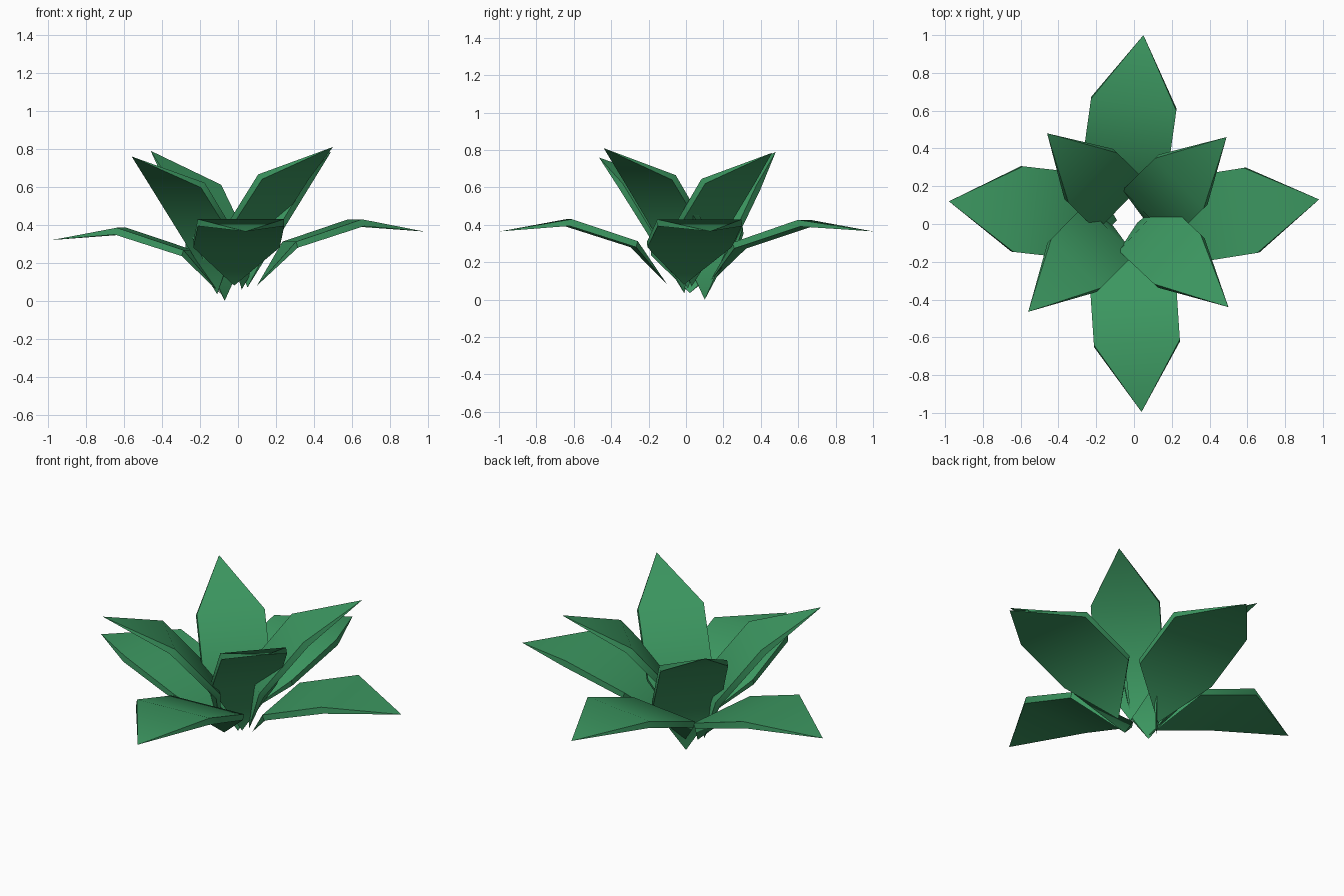
import bpy, bmesh, math
from mathutils import Vector

if "Cube" in bpy.data.objects:
    bpy.data.objects.remove(bpy.data.objects["Cube"])

green = bpy.data.materials.new("leaf_green")
green.diffuse_color = (0.045, 0.31, 0.118, 1)
green.use_nodes = True
green.node_tree.nodes["Principled BSDF"].inputs["Base Color"].default_value = green.diffuse_color

# Side profile of a leaf: fraction along its chord, bulge above chord, thickness
ROWS = [(0.25, 0.162, 0.033), (0.646, 0.165, 0.038)]


def leaf(name, base, tip, half_width):
    """Bent, pointed leaf with two wide rows between its base and its tip."""
    base, tip = Vector(base), Vector(tip)
    chord = tip - base
    side = Vector((0, 0, 1)).cross(chord).normalized()
    up = chord.cross(side).normalized()
    bm = bmesh.new()
    a, b = bm.verts.new(base), bm.verts.new(tip)
    rings = []
    for along, bulge, thick in ROWS:
        mid = base + chord * along + up * (bulge * chord.length)
        rings.append([bm.verts.new(mid + side * s * half_width + up * t * thick / 2)
                      for s, t in ((1, 1), (-1, 1), (-1, -1), (1, -1))])
    r0, r1 = rings
    for i in range(4):
        j = (i + 1) % 4
        bm.faces.new((a, r0[j], r0[i]))
        bm.faces.new((r0[i], r0[j], r1[j], r1[i]))
        bm.faces.new((r1[i], r1[j], b))
    bmesh.ops.recalc_face_normals(bm, faces=bm.faces)
    me = bpy.data.meshes.new(name)
    bm.to_mesh(me)
    bm.free()
    me.materials.append(green)
    ob = bpy.data.objects.new(name, me)
    bpy.context.collection.objects.link(ob)
    bpy.ops.object.select_all(action='DESELECT')
    ob.select_set(True)
    bpy.context.view_layer.objects.active = ob
    bpy.ops.object.shade_smooth_by_angle(angle=math.radians(40))


# Low drooping outer leaves
leaf("outer_leaf_right", (0.10, -0.01, 0.08), (0.98, 0.13, 0.365), 0.228)
leaf("outer_leaf_front", (-0.02, -0.10, 0.08), (0.04, -0.995, 0.365), 0.228)
leaf("outer_leaf_back", (-0.075, 0.11, 0.07), (0.05, 1.0, 0.365), 0.228)
leaf("outer_leaf_left", (-0.09, 0.02, 0.035), (-0.98, 0.12, 0.32), 0.228)

# Steeper, narrower inner leaves on the diagonals
leaf("inner_leaf_back_right", (0.05, 0.03, 0.07), (0.49, 0.46, 0.785), 0.185)
leaf("inner_leaf_back_left", (-0.07, 0.10, 0.0), (-0.46, 0.48, 0.79), 0.185)
leaf("inner_leaf_front_left", (-0.11, -0.01, 0.035), (-0.56, -0.465, 0.76), 0.185)
leaf("inner_leaf_front_right", (0.02, 0.01, 0.06), (0.50, -0.44, 0.81), 0.18)
